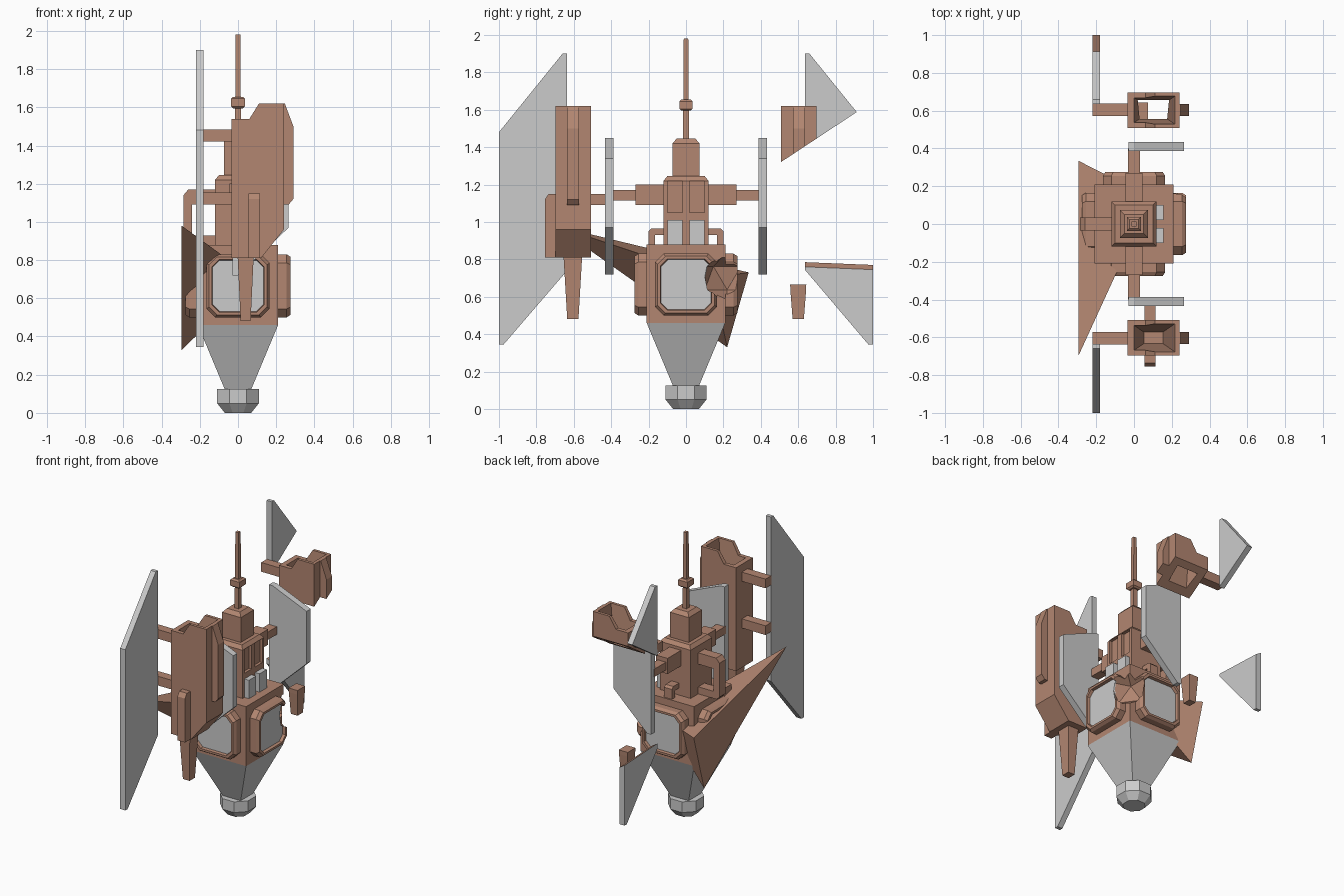
import bpy, bmesh, math
from mathutils import Matrix, Vector

if "Cube" in bpy.data.objects:
    bpy.data.objects.remove(bpy.data.objects["Cube"])

brown = bpy.data.materials.new("rust_brown")
brown.diffuse_color = (0.45, 0.24, 0.165, 1)
brown.use_nodes = True
brown.node_tree.nodes["Principled BSDF"].inputs["Base Color"].default_value = brown.diffuse_color
grey = None


def loft(name, rings, mat=brown, cuts=(), mtx=None):
    """Join equal-sized rings of points and cap both ends."""
    bm = bmesh.new()
    loops = [[bm.verts.new(p) for p in r] for r in rings]
    n = len(loops[0])
    for a, b in zip(loops, loops[1:]):
        for i in range(n):
            bm.faces.new((a[i], a[(i + 1) % n], b[(i + 1) % n], b[i]))
    bm.faces.new(loops[0])
    bm.faces.new(loops[-1])
    if mtx:
        bm.transform(mtx)
    bmesh.ops.recalc_face_normals(bm, faces=bm.faces[:])
    me = bpy.data.meshes.new(name)
    bm.to_mesh(me)
    bm.free()
    if mat:
        me.materials.append(mat)
    ob = bpy.data.objects.new(name, me)
    bpy.context.collection.objects.link(ob)
    for c in cuts:
        m = ob.modifiers.new("cut", 'BOOLEAN')
        m.operation, m.solver, m.object = 'DIFFERENCE', 'EXACT', c
    return ob


def prism(name, pts, axis, a, b, mat=brown, cuts=()):
    """Extrude a profile along x (points are y,z) or y (points are x,z)."""
    at = (lambda p, t: (t, p[0], p[1])) if axis == 'x' else (lambda p, t: (p[0], t, p[1]))
    return loft(name, [[at(p, t) for p in pts] for t in (a, b)], mat, cuts)


def tower(name, levels, mat=brown, cx=0, cy=0, cuts=()):
    """Stack rectangles given as (z, half x, half y)."""
    rings = [[(cx + sx * hx, cy + sy * hy, z) for sx, sy in ((-1, -1), (1, -1), (1, 1), (-1, 1))]
             for z, hx, hy in levels]
    return loft(name, rings, mat, cuts)


def box(name, x, y, z, mat=brown, cuts=()):
    return tower(name, [(k, abs(x[1] - x[0]) / 2, abs(y[1] - y[0]) / 2) for k in z],
                 mat, sum(x) / 2, sum(y) / 2, cuts)


def helper(ob):
    ob.hide_render = True
    ob.hide_viewport = False
    ob.display_type = 'WIRE'
    return ob


# cutters: blown-out hull corner, slanted break through the +y pod
bpy.ops.mesh.primitive_ico_sphere_add(subdivisions=1, radius=0.14, location=(0.25, 0.22, 0.7))
blast = helper(bpy.context.object)
blast.name = "blast_cutter"
break_cut = helper(prism("break_cutter", [(0.4, 1.249), (1.1, 1.711), (1.1, 0), (0.4, 0)], 'x', -0.5, 0.5))

# nose tip and tapered lower hull
k = math.pi / 8
tip = [[(r * math.cos(k + i * math.pi / 4), r * math.sin(k + i * math.pi / 4), z) for i in range(8)]
       for z, r in ((0, 0.075), (0.05, 0.118), (0.125, 0.118))]
loft("nose_tip", tip, grey)
tower("lower_cone", [(0.12, 0.068, 0.068), (0.46, 0.21, 0.21)], grey)
tower("hull_block", [(0.46, 0.21, 0.21), (0.88, 0.21, 0.21)], cuts=[blast])


# window frames and panes on the four hull sides
def octagon(h, c, d):
    return [(d, s, t + 0.665) for s, t in ((-h, c - h), (c - h, -h), (h - c, -h), (h, c - h),
                                           (h, h - c), (h - c, h), (c - h, h), (-h, h - c))]


for i in range(4):
    rot = Matrix.Rotation(i * math.pi / 2, 4, 'Z')
    loft(f"window_frame_{i}", [octagon(0.165, 0.045, 0.2), octagon(0.165, 0.045, 0.255),
                               octagon(0.152, 0.042, 0.275), octagon(0.137, 0.038, 0.275),
                               octagon(0.132, 0.036, 0.248)], cuts=[blast], mtx=rot)
    loft(f"window_pane_{i}", [octagon(0.133, 0.036, 0.24), octagon(0.133, 0.036, 0.255)],
         grey, [blast], rot)

# central block with front recesses, head and mast
recess = [helper(box(f"recess_cutter_{s}", (0.1, 0.2), (s * 0.06 - 0.04, s * 0.06 + 0.04), (1.05, 1.22)))
          for s in (-1, 1)]
tower("central_block", [(0.87, 0.12, 0.12), (1.22, 0.12, 0.12), (1.245, 0.1, 0.1)], cuts=recess)
tower("head", [(1.24, 0.073, 0.073), (1.42, 0.073, 0.073), (1.445, 0.05, 0.05)])
tower("mast", [(1.44, 0.016, 0.016), (1.98, 0.012, 0.012)])
tower("mast_collar", [(1.595, 0.025, 0.025), (1.605, 0.036, 0.036), (1.645, 0.036, 0.036), (1.655, 0.025, 0.025)])

# rear pipe bracket
prism("rear_bracket", [(-0.11, 1.17), (-0.26, 1.17), (-0.285, 1.14), (-0.285, 0.9), (-0.265, 0.88), (-0.11, 0.88),
                       (-0.11, 0.93), (-0.24, 0.93), (-0.24, 1.09), (-0.11, 1.09)], 'y', -0.035, 0.035)

gun_z = (0.48, 0.81)
wing = [(1.0, 0.345), (1.0, 1.48), (0.66, 1.9), (0.635, 1.9), (0.635, 0.74), (0.975, 0.345)]
pod = [(-0.035, 0.81), (-0.035, 1.54), (0.06, 1.54), (0.11, 1.62), (0.24, 1.62), (0.24, 0.96), (0.12, 0.81)]
rib = [(0.23, 1.62), (0.245, 1.62), (0.29, 1.5), (0.29, 1.12), (0.265, 1.09), (0.23, 1.09)]
shield = [(-0.03, 1.45), (0.0, 1.45), (0.265, 1.34), (0.265, 0.97), (0.0, 0.72), (-0.03, 0.72)]

for s, side in ((-1, "left"), (1, "right")):
    cuts = [break_cut] if s > 0 else []
    # shoulder arm, inner shield, side handle and front block
    box(f"{side}_shoulder", (-0.045, 0.045), (s * 0.11, s * 0.27), (1.09, 1.2))
    box(f"{side}_arm", (-0.032, 0.032), (s * 0.2, s * 0.4), (1.115, 1.17))
    prism(f"{side}_shield", shield, 'y', s * 0.387, s * 0.433, grey)
    prism(f"{side}_handle", [(s * y, z) for y, z in ((0.11, 0.965), (0.185, 0.965), (0.2, 0.95), (0.2, 0.87),
          (0.165, 0.87), (0.165, 0.93), (0.11, 0.93))], 'x', -0.03, 0.03)
    box(f"{side}_front_block", (0.11, 0.155), (s * 0.02, s * 0.1), (0.87, 1.01), grey)
    # hollow pod, outer rib, struts and wing (broken on the right)
    funnel = helper(tower(f"{side}_pod_cutter", [(1.2, 0.05, 0.03), (1.63, 0.115, 0.075), (1.7, 0.115, 0.075)],
                          cx=0.1025, cy=s * 0.6025))
    prism(f"{side}_pod", pod, 'y', s * 0.508, s * 0.697, cuts=[funnel] + cuts)
    prism(f"{side}_pod_rib", rib, 'y', s * 0.573, s * 0.635, cuts=cuts)
    for z in (1.42, 1.09)[:1 if s > 0 else 2]:
        box(f"{side}_strut_{z}", (-0.22, -0.03), (s * 0.573, s * 0.638), (z, z + 0.065))
    prism(f"{side}_wing", [(s * y, z) for y, z in wing], 'x', -0.22, -0.18, grey, cuts)

# whole gun, outer casing and link on the left pod
tower("left_gun", [(0.48, 0.026, 0.03), (0.82, 0.042, 0.05)], cx=0.04, cy=-0.605)
prism("left_casing", [(-0.69, 1.15), (-0.735, 1.15), (-0.755, 1.12), (-0.755, 0.81), (-0.69, 0.81)], 'x', 0.055, 0.115)
box("left_link", (0.055, 0.115), (-0.515, -0.42), (1.09, 1.15))

# right side debris: gun stub and lower wing piece with a burnt break edge
tower("right_gun_stub", [(0.48, 0.026, 0.03), (0.635, 0.034, 0.042), (0.665, 0.035, 0.043)], cx=0.04, cy=0.6)
low = [(0.635, 0.755), (1.0, 0.74), (1.0, 0.345), (0.975, 0.345), (0.635, 0.745)]
piece = loft("right_wing_piece", [[(x, y, z + (lift if i < 2 else 0)) for i, (y, z) in enumerate(low)]
                                  for x, lift in ((-0.22, 0.03), (-0.18, 0.005))], grey)
piece.data.materials.append(None)
piece.data.materials.append(brown)
for p in piece.data.polygons:
    p.material_index = 1 if p.normal.z > 0.5 else 0

# large shard stuck in the back of the hull
a, b, c, d = (-0.295, -0.7, 0.98), (-0.295, 0.22, 0.33), (-0.295, 0.335, 0.73), Vector((0.09, 0.14, 0.7))
loft("impact_shard", [[a, b, c], [d + (Vector(p) - d) * 0.01 for p in (a, b, c)]])
